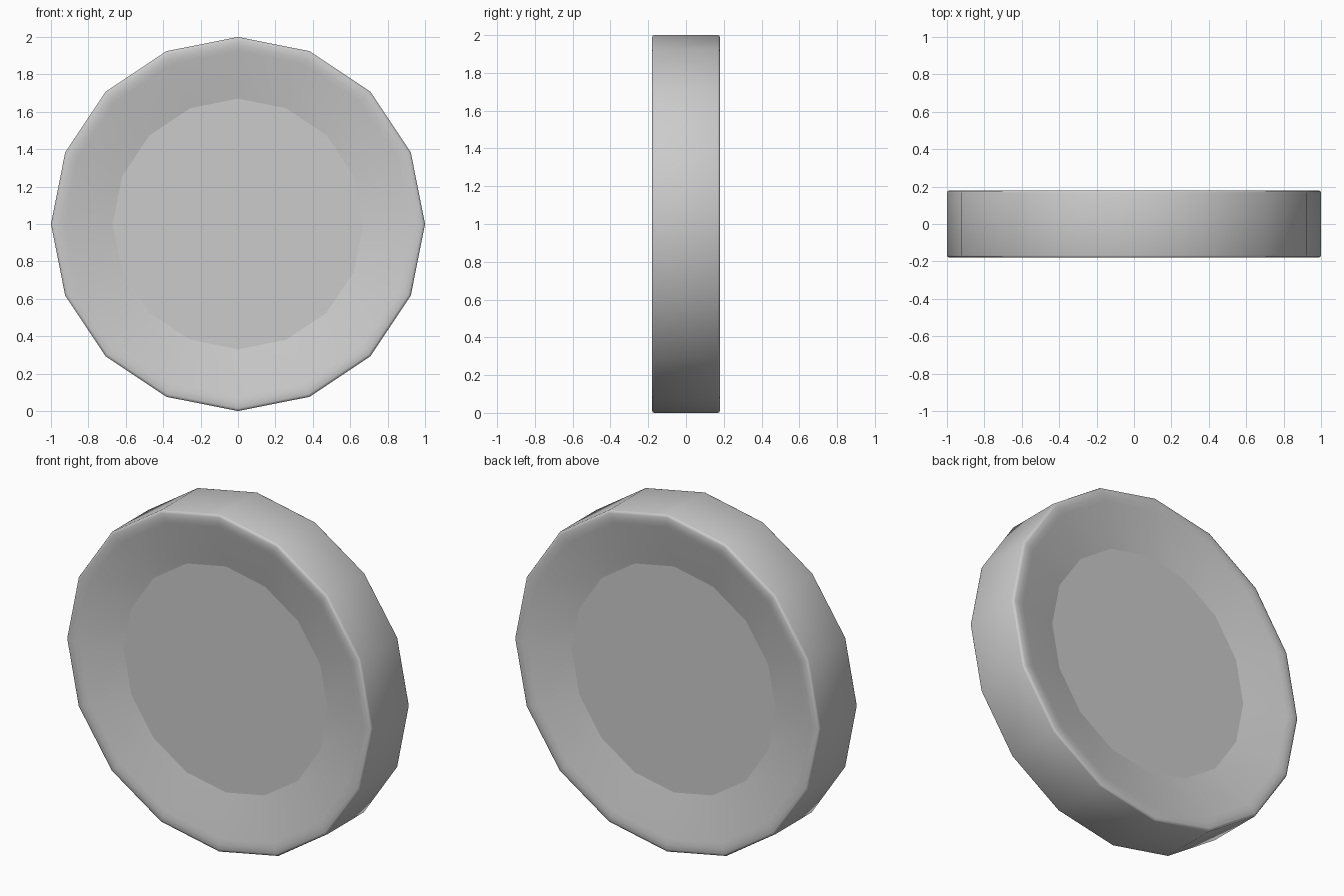
import bpy, bmesh, math

if "Cube" in bpy.data.objects:
    bpy.data.objects.remove(bpy.data.objects["Cube"])

SIDES = 16
# front half of the cross-section: (radius, distance from the middle plane)
HALF = [(0.67, 0.115), (0.925, 0.174), (0.955, 0.18), (0.985, 0.18), (0.997, 0.176), (1.0, 0.168)]
profile = [(r, -y) for r, y in HALF] + [(r, y) for r, y in reversed(HALF)]

# wheel: profile swept around the y axis, dished on both faces
bm = bmesh.new()
rings = []
for r, y in profile:
    ring = []
    for i in range(SIDES):
        a = 2 * math.pi * i / SIDES
        ring.append(bm.verts.new((r * math.cos(a), y, 1 + r * math.sin(a))))
    rings.append(ring)

for a, b in zip(rings, rings[1:]):
    for i in range(SIDES):
        j = (i + 1) % SIDES
        bm.faces.new((a[i], a[j], b[j], b[i])).smooth = True

# flat centre discs with crisp borders
for ring in (rings[0], rings[-1]):
    disc = bm.faces.new(ring)
    for e in disc.edges:
        e.smooth = False

bmesh.ops.recalc_face_normals(bm, faces=bm.faces)
mesh = bpy.data.meshes.new("dished_wheel")
bm.to_mesh(mesh)
bm.free()
wheel = bpy.data.objects.new("dished_wheel", mesh)
bpy.context.collection.objects.link(wheel)
